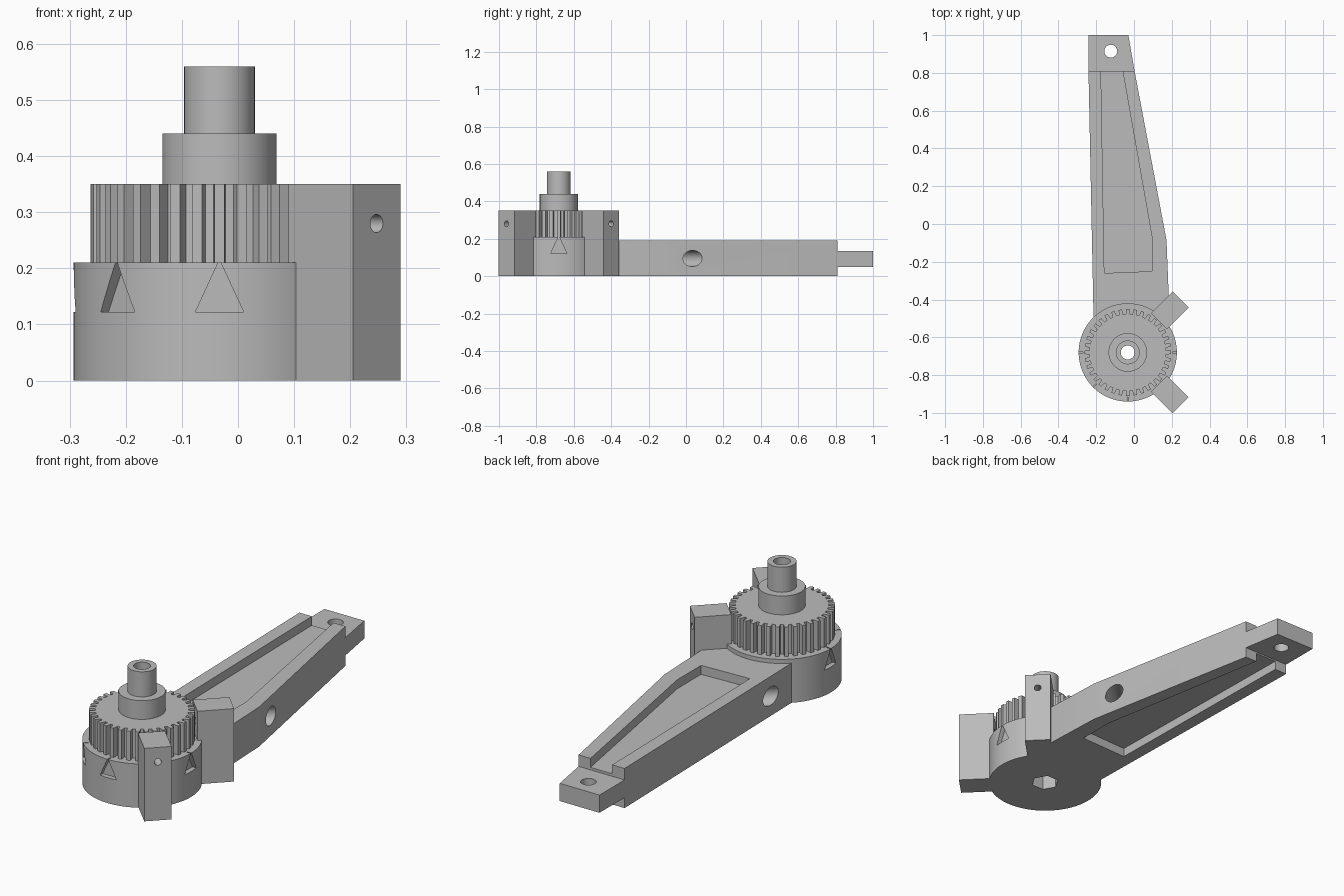
import bpy, bmesh
from math import sin, cos, pi, radians
from mathutils import Matrix, Vector

cube = bpy.data.objects.get("Cube")
if cube:
    bpy.data.objects.remove(cube, do_unlink=True)

grey = bpy.data.materials.new("plain grey")
grey.use_nodes = True
COLOUR = (0.5, 0.5, 0.5, 1)
grey.diffuse_color = COLOUR
grey.node_tree.nodes["Principled BSDF"].inputs["Base Color"].default_value = COLOUR

HUB = Vector((-0.033, -0.68, 0))


def prism(name, pts, z0, z1, matrix=Matrix()):
    """Extrude a 2D outline from z0 to z1, then transform it."""
    bm = bmesh.new()
    face = bm.faces.new([bm.verts.new((x, y, z0)) for x, y in pts])
    new = bmesh.ops.extrude_face_region(bm, geom=[face])["geom"]
    verts = [v for v in new if isinstance(v, bmesh.types.BMVert)]
    bmesh.ops.translate(bm, verts=verts, vec=(0, 0, z1 - z0))
    bmesh.ops.recalc_face_normals(bm, faces=bm.faces)
    bm.transform(matrix)
    mesh = bpy.data.meshes.new(name)
    bm.to_mesh(mesh)
    bm.free()
    mesh.materials.append(grey)
    obj = bpy.data.objects.new(name, mesh)
    bpy.context.collection.objects.link(obj)
    return obj


def circle(r, n=72):
    return [(r * cos(2 * pi * i / n), r * sin(2 * pi * i / n)) for i in range(n)]


def boolean(obj, other, operation="DIFFERENCE"):
    """Combine two solids, bake the result and drop the second one."""
    mod = obj.modifiers.new("boolean", "BOOLEAN")
    mod.operation, mod.object, mod.solver = operation, other, "EXACT"
    bpy.context.view_layer.update()
    evaluated = obj.evaluated_get(bpy.context.evaluated_depsgraph_get())
    mesh = bpy.data.meshes.new_from_object(evaluated)
    obj.modifiers.clear()
    obj.data = mesh
    bpy.data.objects.remove(other, do_unlink=True)


at_hub = Matrix.Translation(HUB)


def outward(angle, z=0):
    """Frame at the hub whose local z axis points radially outward, local y up."""
    turn = Matrix.Rotation(radians(angle + 90), 4, "Z") @ Matrix.Rotation(pi / 2, 4, "X")
    return Matrix.Translation(HUB + Vector((0, 0, z))) @ turn


# Hub drum with triangular index pockets
drum = prism("hub_drum", circle(0.26, 96), 0, 0.21, at_hub)
for angle in (0, 180, -90, -135):
    triangle = [(-0.043, 0.122), (0.043, 0.122), (0, 0.215)]
    boolean(drum, prism("pocket", triangle, 0.237, 0.3, outward(angle)))

# Spur gear
TEETH = 36
outline = []
for i in range(TEETH):
    for offset, r in ((-0.30, 0.203), (-0.22, 0.23), (0.22, 0.23), (0.30, 0.203)):
        a = 2 * pi * (i + offset) / TEETH
        outline.append((r * cos(a), r * sin(a)))
gear = prism("spur_gear", outline, 0.21, 0.35, at_hub)

# Stepped shaft
collar = prism("shaft_collar", circle(0.102), 0.35, 0.44, at_hub)
shaft = prism("shaft", circle(0.063), 0.44, 0.56, at_hub)

# Bore through the whole stack, with a hexagonal nut recess underneath
for part in (drum, gear, collar, shaft):
    boolean(part, prism("bore", circle(0.037, 48), -0.1, 0.7, at_hub))
boolean(drum, prism("nut_recess", circle(0.063, 6), -0.1, 0.1, at_hub))

# Upright lugs with screw holes
lugs = []
for name, angle in (("rear_lug", 45), ("front_lug", -45)):
    block = [(0.234, -0.06), (0.396, -0.06), (0.396, 0.06), (0.234, 0.06)]
    turn = at_hub @ Matrix.Rotation(radians(angle), 4, "Z")
    lug = prism(name, block, 0, 0.35, turn)
    boolean(lug, prism("screw_hole", circle(0.016, 32), 0.1, 0.5, outward(angle, 0.28)))
    lugs.append(lug)

# Tapered arm, with a pocket above and below the web
arm = prism("arm", [(-0.213, -0.55), (0.187, -0.55), (0.183, -0.36), (0.172, -0.085),
                    (0.003, 0.81), (-0.241, 0.81)], 0, 0.19)
recess = [(-0.157, -0.26), (0.095, -0.25), (0.095, -0.07), (-0.06, 0.81),
          (-0.06, 0.85), (-0.175, 0.85), (-0.175, 0.81)]
for z0, z1 in ((-0.1, 0.043), (0.147, 0.3)):
    boolean(arm, prism("recess", recess, z0, z1))

# Diagonal cross hole through the arm
across = Matrix.Translation((-0.037, -0.151, 0.095)) @ Matrix.Rotation(
    pi / 4, 4, "Z") @ Matrix.Rotation(pi / 2, 4, "Y")
boolean(arm, prism("cross_hole", circle(0.043, 48), -0.5, 0.5, across))

# End tab with pivot hole
tab = prism("end_tab", [(-0.241, 0.81), (0.003, 0.81), (-0.03, 1), (-0.241, 1)], 0.05, 0.135)
boolean(tab, prism("pivot_hole", circle(0.034, 48), -0.1, 0.3,
                   Matrix.Translation((-0.123, 0.915, 0))))

# Smooth the round walls, keep the edges sharp
bpy.ops.object.select_all(action="DESELECT")
for part in [drum, gear, collar, shaft, arm, tab] + lugs:
    part.select_set(True)
    bpy.context.view_layer.objects.active = part
bpy.ops.object.shade_smooth_by_angle(angle=radians(20))
